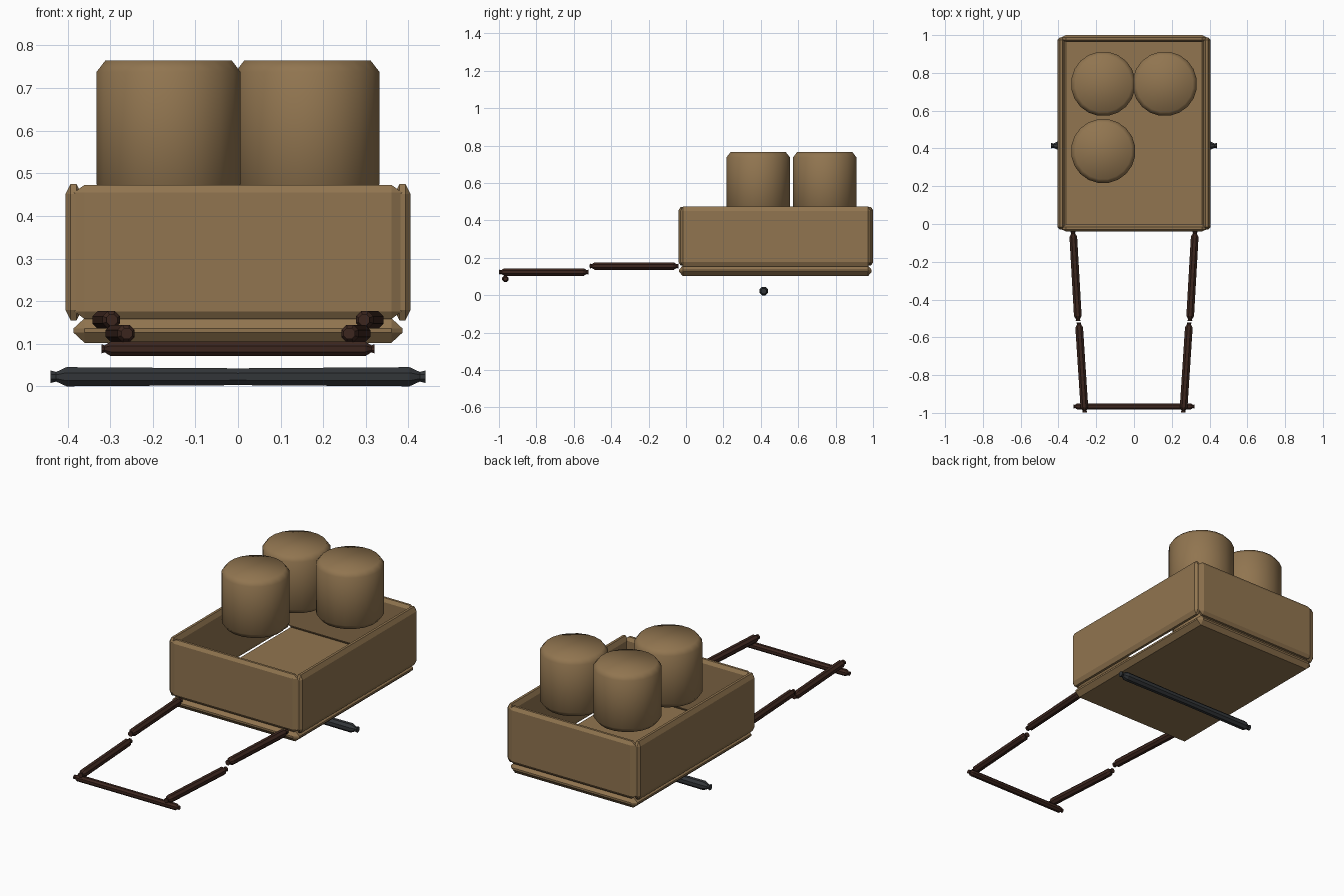
import bpy, bmesh
from math import pi, cos, sin
from itertools import product
from mathutils import Vector

cube = bpy.data.objects.get("Cube")
if cube:
    bpy.data.objects.remove(cube, do_unlink=True)


def material(name, rgb):
    m = bpy.data.materials.new(name)
    m.use_nodes = True
    m.diffuse_color = (*rgb, 1)
    m.node_tree.nodes["Principled BSDF"].inputs["Base Color"].default_value = (*rgb, 1)
    return m


wood = material("light wood", (0.283, 0.178, 0.08))
dark_wood = material("dark wood", (0.045, 0.019, 0.013))
iron = material("dark iron", (0.032, 0.036, 0.04))


def finish(name, bm, mat, smooth=False):
    bmesh.ops.recalc_face_normals(bm, faces=bm.faces)
    mesh = bpy.data.meshes.new(name)
    bm.to_mesh(mesh)
    bm.free()
    mesh.materials.append(mat)
    for p in mesh.polygons:
        p.use_smooth = smooth
    obj = bpy.data.objects.new(name, mesh)
    bpy.context.collection.objects.link(obj)
    return obj


def board(name, low, high, chamfer):
    """Box with its edges chamfered by a separate amount on each axis."""
    low, high, chamfer = Vector(low), Vector(high), Vector(chamfer)
    mid, half = (low + high) / 2, (high - low) / 2
    bm = bmesh.new()
    for signs in product((-1, 1), repeat=3):
        for full in range(3):
            bm.verts.new([mid[i] + signs[i] * (half[i] - (0 if i == full else chamfer[i]))
                          for i in range(3)])
    bmesh.ops.convex_hull(bm, input=bm.verts[:])
    bmesh.ops.dissolve_limit(bm, angle_limit=0.01, verts=bm.verts[:], edges=bm.edges[:])
    finish(name, bm, wood)


def lathe(name, start, end, stations, sides, mat, smooth=False):
    """Rings of (distance, radius) strung along the line from start to end."""
    start, end = Vector(start), Vector(end)
    axis = (end - start).normalized()
    side = axis.cross(Vector((0, 0, 1)))
    side = side.normalized() if side.length > 0.01 else Vector((1, 0, 0))
    up = side.cross(axis)
    bm = bmesh.new()
    rings = []
    for dist, r in stations:
        angles = [2 * pi * (k + 0.5) / sides for k in range(sides)]
        rings.append([bm.verts.new(start + axis * dist + (side * cos(a) + up * sin(a)) * r)
                      for a in angles])
    for a, b in zip(rings, rings[1:]):
        for k in range(sides):
            n = (k + 1) % sides
            bm.faces.new((a[k], a[n], b[n], b[k]))
    bm.faces.new(rings[0])
    bm.faces.new(rings[-1])
    finish(name, bm, mat, smooth)


def rod(name, start, end, r, mat, tip=0.016, waist=1.0):
    """Pole with a necked, slightly flared tip at each end."""
    length = (Vector(end) - Vector(start)).length
    half = [(0, 0.65 * r), (tip * 0.6, 0.5 * r), (tip * 1.7, r)]
    stations = half + [(length / 2, r * waist)] + [(length - d, q) for d, q in reversed(half)]
    lathe(name, start, end, stations, 8, mat)


# Cart box: floor, end walls and side walls
board("floor", (-0.386, -0.037, 0.102), (0.386, 0.993, 0.16), (0.026, 0.02, 0.024))
for name, y in (("front_wall", -0.04), ("back_wall", 0.963)):
    board(name, (-0.385, y, 0.158), (0.385, y + 0.037, 0.473), (0.025, 0.012, 0.018))
for name, s in (("left_wall", 1), ("right_wall", -1)):
    xs = sorted((s * 0.367, s * 0.405))
    board(name, (xs[0], -0.03, 0.155), (xs[1], 0.988, 0.475), (0.012, 0.014, 0.024))

# Three barrels
for name, x, y in (("back_left_barrel", 0.163, 0.742), ("back_right_barrel", -0.163, 0.742),
                   ("front_right_barrel", -0.163, 0.386)):
    lathe(name, (x, y, 0.447), (x, y, 0.765),
          [(0, 0.15), (0.027, 0.171), (0.291, 0.171), (0.318, 0.15)], 20, wood, True)

# Pull frame: two pole sections on each side and a crossbar
for name, s in (("left", 1), ("right", -1)):
    rod(name + "_rear_pole", (s * 0.323, -0.04, 0.156), (s * 0.296, -0.514, 0.156), 0.022, dark_wood)
    rod(name + "_front_pole", (s * 0.292, -0.521, 0.124), (s * 0.261, -0.998, 0.124), 0.022, dark_wood)
rod("crossbar", (-0.32, -0.966, 0.088), (0.32, -0.966, 0.088), 0.018, dark_wood, 0.012)

# Axle, slightly thinner in the middle
rod("axle", (-0.44, 0.415, 0.0225), (0.44, 0.415, 0.0225), 0.0243, iron, 0.022, 0.88)
